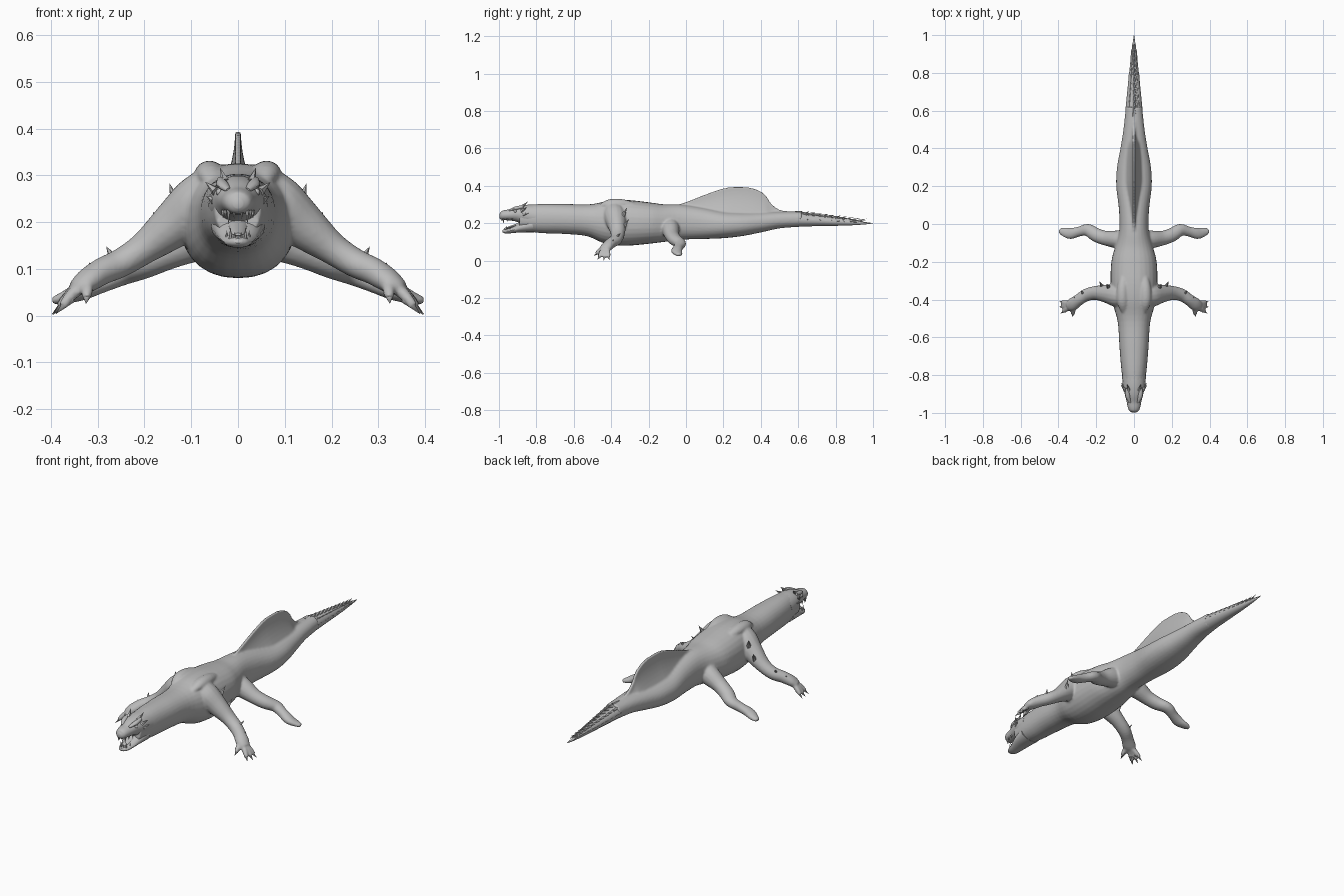
import bpy, bmesh, math
from mathutils import Vector

if "Cube" in bpy.data.objects:
    bpy.data.objects.remove(bpy.data.objects["Cube"])

grey = bpy.data.materials.new("stone grey")
grey.diffuse_color = (0.5, 0.5, 0.5, 1)
grey.use_nodes = True
grey.node_tree.nodes["Principled BSDF"].inputs["Base Color"].default_value = grey.diffuse_color
Z = Vector((0, 0, 1))


def finish(bm, name, angle=40):
    bmesh.ops.recalc_face_normals(bm, faces=bm.faces)
    me = bpy.data.meshes.new(name)
    bm.to_mesh(me)
    bm.free()
    me.materials.append(grey)
    ob = bpy.data.objects.new(name, me)
    bpy.context.collection.objects.link(ob)
    bpy.ops.object.select_all(action='DESELECT')
    ob.select_set(True)
    bpy.context.view_layer.objects.active = ob
    bpy.ops.object.shade_smooth_by_angle(angle=math.radians(angle))
    return ob


def spline(rows, steps):
    """Smoothly resample rows of numbers."""
    out = []
    for i in range(len(rows) - 1):
        quad = [rows[max(i - 1, 0)], rows[i], rows[i + 1], rows[min(i + 2, len(rows) - 1)]]
        for s in range(steps):
            t = s / steps
            out.append([0.5 * (2 * b + (c - a) * t + (2 * a - 5 * b + 4 * c - d) * t * t
                               + (3 * b - a - 3 * c + d) * t ** 3) for a, b, c, d in zip(*quad)])
    return out + [rows[-1]]


def soft(v, power):
    return math.copysign(abs(v) ** power, v)


def tube(bm, rows, steps=4, sides=16, sx=1, power=1.0):
    """Closed loft through rows of x, y, z, half width, half height."""
    rows = spline(rows, steps)
    pts = [Vector((r[0] * sx, r[1], r[2])) for r in rows]
    rings = []
    for i, r in enumerate(rows):
        tan = (pts[min(i + 1, len(pts) - 1)] - pts[max(i - 1, 0)]).normalized()
        side = tan.cross(Z).normalized()
        up = side.cross(tan)
        rings.append([bm.verts.new(pts[i] + side * r[3] * soft(math.cos(a), power)
                                   + up * r[4] * soft(math.sin(a), power))
                      for a in (2 * math.pi * k / sides for k in range(sides))])
    for p, q in zip(rings, rings[1:]):
        for k in range(sides):
            n = (k + 1) % sides
            bm.faces.new((p[k], p[n], q[n], q[k]))
    bm.faces.new(rings[0])
    bm.faces.new(rings[-1])


def section(rows):
    """Turn y, half width, bottom, top into tube rows on the centre line."""
    return [(0, y, (b + t) / 2, w, (t - b) / 2) for y, w, b, t in rows]


def spike(bm, base, tip, r, sx=1, sides=6):
    b = Vector((base[0] * sx, base[1], base[2]))
    t = Vector((tip[0] * sx, tip[1], tip[2]))
    d = (t - b).normalized()
    u = d.orthogonal().normalized()
    v = d.cross(u)
    ring = [bm.verts.new(b + (u * math.cos(a) + v * math.sin(a)) * r)
            for a in (2 * math.pi * k / sides for k in range(sides))]
    top = bm.verts.new(t)
    bm.faces.new(ring)
    for k in range(sides):
        bm.faces.new((ring[k], ring[(k + 1) % sides], top))


# Neck, torso and tail root, later fused with the limbs and fin
skin = bmesh.new()
tube(skin, section([
    (-.89, .05, .165, .295), (-.78, .066, .148, .303), (-.65, .077, .143, .303),
    (-.52, .086, .13, .302), (-.42, .112, .09, .322), (-.32, .124, .08, .325),
    (-.2, .12, .09, .312), (-.12, .1, .1, .302), (-.03, .078, .112, .3),
    (.08, .08, .115, .285), (.2, .094, .12, .265), (.3, .09, .132, .26),
    (.4, .072, .152, .26), (.5, .056, .173, .262), (.62, .043, .182, .262)]),
    sides=28, power=.9)

front_leg = [(.045, -.39, .28, .05, .05), (.085, -.38, .24, .062, .06),
             (.14, -.37, .192, .05, .05), (.2, -.365, .145, .038, .035),
             (.25, -.375, .113, .034, .031), (.29, -.4, .095, .031, .029),
             (.325, -.425, .073, .034, .025), (.35, -.435, .057, .025, .016)]
fingers = [(.398, -.41, .006), (.397, -.44, .004), (.39, -.475, .006), (.325, -.493, .028)]
back_leg = [(.03, -.09, .19, .055, .06), (.09, -.082, .165, .048, .05),
            (.15, -.075, .135, .039, .037), (.2, -.058, .112, .037, .033),
            (.245, -.032, .092, .033, .027), (.29, -.04, .072, .026, .023),
            (.335, -.05, .053, .03, .021), (.37, -.042, .039, .025, .014),
            (.396, -.036, .031, .013, .009)]
for sx in (-1, 1):
    tube(skin, front_leg, sx=sx)
    tube(skin, back_leg, sx=sx)
    # shoulder blade
    tube(skin, [(.05, -.46, .285, .02, .015), (.06, -.41, .302, .03, .026),
                (.06, -.34, .302, .03, .027), (.05, -.26, .29, .02, .015)], sx=sx)
    for x, y, z in fingers:
        tube(skin, [(.32, -.425, .073, .016, .016),
                    ((.32 + x) / 2, (y - .425) / 2, (z + .085) / 2, .014, .013),
                    (.2 * .32 + .8 * x, .2 * -.425 + .8 * y, .2 * .073 + .8 * z, .01, .01)],
             steps=3, sides=10, sx=sx)

# Sail fin flaring out of the back
outline = spline([(-.06, .295), (0, .313), (.1, .352), (.2, .386), (.28, .395), (.36, .386),
                  (.42, .355), (.455, .305), (.5, .272), (.56, .262)], 3)
rings = []
for y, top in outline:
    base = .215
    flare = .062 - .07 * abs(y - .22)
    ring = []
    for s in (1, -1):
        for k in range(9):
            t = k / 8 if s == 1 else 1 - k / 8
            w = .006 + flare * (1 - t) ** 2
            ring.append(skin.verts.new((s * w, y, base + (top - base) * t)))
    rings.append(ring)
for p, q in zip(rings, rings[1:]):
    for k in range(18):
        n = (k + 1) % 18
        skin.faces.new((p[k], p[n], q[n], q[k]))
skin.faces.new(rings[0])
skin.faces.new(rings[-1])
body = finish(skin, "body_limbs_and_fin", 60)
mod = body.modifiers.new("fuse", 'REMESH')
mod.mode = 'VOXEL'
mod.voxel_size = .0055
mod.use_smooth_shade = True
mod = body.modifiers.new("soften", 'SMOOTH')
mod.factor = .5
mod.iterations = 5

# Tail with overlapping rings of scales
tail = bmesh.new()
tube(tail, section([(.54, .05, .178, .262), (.7, .036, .184, .244), (.85, .02, .187, .224),
                    (.95, .008, .193, .208), (1, .001, .199, .201)]), sides=14)
for i in range(11):
    y = .6 + i * .034
    f = 1 - (y - .56) / .44
    w, h = .004 + .042 * f, .005 + .034 * f
    cz = .203 + .02 * f
    spike(tail, (0, y - .025, cz + h * .7), (0, y + .025, cz + h + .009), .018 * f + .003)
    for sx in (-1, 1):
        spike(tail, (w * .65, y - .025, cz), (w + .002, y + .022, cz), .018 * f + .003, sx)
        spike(tail, (w * .45, y - .025, cz + h * .55), (w * .68, y + .022, cz + h * .82),
              .016 * f + .003, sx)
finish(tail, "scaled_tail", 35)

# Skull and upper jaw with brow ridges
skull = bmesh.new()
tube(skull, section([(-.8, .064, .17, .302), (-.86, .058, .19, .3), (-.9, .049, .205, .292),
                     (-.94, .039, .214, .276), (-.97, .033, .216, .27), (-.988, .025, .218, .262),
                     (-.998, .01, .23, .25)]), sides=18)
for sx in (-1, 1):
    tube(skull, [(.02, -.945, .268, .006, .005), (.033, -.91, .28, .013, .01),
                 (.038, -.87, .289, .008, .008)], sides=10, sx=sx)
finish(skull, "skull", 45)

# Open lower jaw and tongue
jaw = bmesh.new()
tube(jaw, section([(-.82, .058, .15, .23), (-.88, .049, .15, .205), (-.92, .038, .148, .182),
                   (-.955, .029, .145, .17), (-.973, .02, .148, .168), (-.981, .009, .155, .165)]),
     sides=16)
finish(jaw, "lower_jaw", 45)
tongue = bmesh.new()
tube(tongue, [(0, -.88, .2, .02, .008), (0, -.92, .186, .018, .007),
              (0, -.955, .175, .013, .005), (0, -.965, .174, .006, .003)], sides=10)
finish(tongue, "tongue", 45)

# Teeth and eyes
teeth = bmesh.new()
eyes = bmesh.new()
for sx in (-1, 1):
    for x, y, l in ((.008, -.984, .01), (.02, -.976, .022), (.027, -.955, .01), (.032, -.93, .01)):
        spike(teeth, (x, y, .226), (x, y, .217 - l), .005, sx)
    for x, y, l in ((.007, -.97, .008), (.016, -.962, .02), (.024, -.94, .012)):
        spike(teeth, (x, y, .16), (x, y, .17 + l), .005, sx)
    ball = bmesh.ops.create_uvsphere(eyes, u_segments=12, v_segments=8, radius=.008)
    bmesh.ops.translate(eyes, verts=ball["verts"], vec=(sx * .039, -.912, .264))
finish(teeth, "teeth", 30)
finish(eyes, "eyes", 60)

# Horns, shoulder and elbow spikes, finger claws
horns = bmesh.new()
claws = bmesh.new()
for sx in (-1, 1):
    for base, tip, r in (((.028, -.88, .285), (.038, -.845, .316), .011),
                         ((.046, -.88, .265), (.07, -.85, .286), .011),
                         ((.05, -.87, .245), (.068, -.838, .256), .009),
                         ((.125, -.35, .215), (.147, -.315, .284), .02),
                         ((.165, -.34, .17), (.182, -.305, .223), .016),
                         ((.265, -.375, .12), (.282, -.35, .148), .012),
                         ((.31, -.405, .09), (.318, -.385, .115), .01)):
        spike(horns, base, tip, r, sx)
    for x, y, z in fingers:
        spike(claws, (.45 * .32 + .55 * x, .45 * -.425 + .55 * y, .45 * .073 + .55 * z),
              (x, y, max(z - .003, 0)), .0115, sx, 8)
finish(horns, "horns_and_spikes", 30)
finish(claws, "claws", 50)
